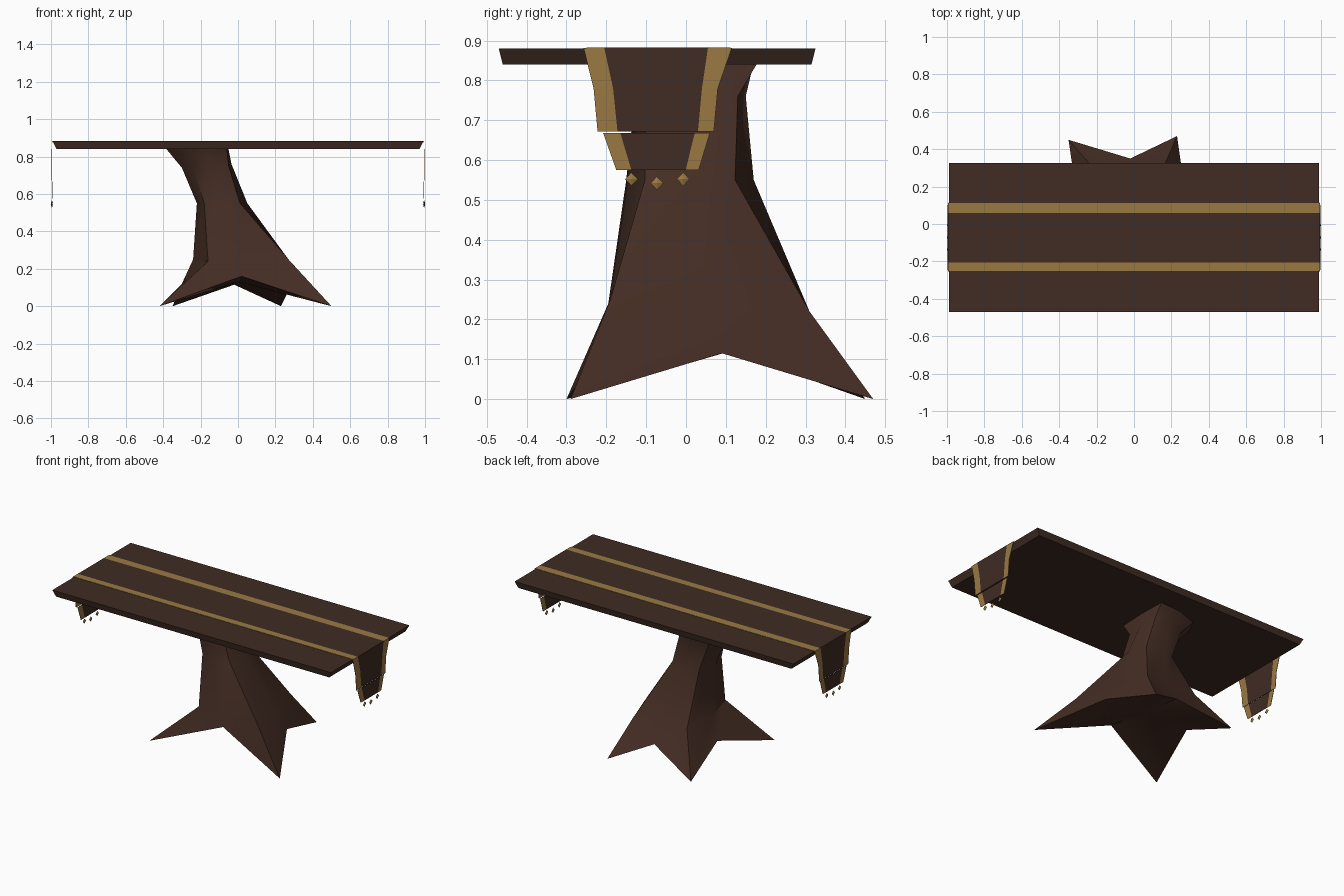
import bpy, bmesh, math
from mathutils import Vector

if "Cube" in bpy.data.objects:
    bpy.data.objects.remove(bpy.data.objects["Cube"])


def material(name, rgb):
    m = bpy.data.materials.new(name)
    m.diffuse_color = (*rgb, 1)
    m.use_nodes = True
    m.node_tree.nodes["Principled BSDF"].inputs["Base Color"].default_value = m.diffuse_color
    return m


WOOD = material("dark brown wood", (0.050, 0.025, 0.017))
TRUNK = material("reddish brown wood", (0.060, 0.027, 0.018))
GOLD = material("gold trim", (0.32, 0.19, 0.055))


def finish(bm, name, mats):
    bmesh.ops.recalc_face_normals(bm, faces=bm.faces)
    me = bpy.data.meshes.new(name)
    bm.to_mesh(me)
    bm.free()
    ob = bpy.data.objects.new(name, me)
    bpy.context.collection.objects.link(ob)
    for m in mats:
        me.materials.append(m)
    return ob


# Tabletop: slab with an undercut edge
bm = bmesh.new()
bmesh.ops.create_cube(bm, size=1)
for v in bm.verts:
    top = v.co.z > 0
    v.co.x *= 1.98 if top else 1.94
    v.co.y = v.co.y * (0.795 if top else 0.775) - 0.0725
    v.co.z = 0.88 if top else 0.84
finish(bm, "tabletop", [WOOD])


# Cloth runner: rows of (x, z, four y stripe edges); outer columns are gold
def cloth(name, rows):
    bm = bmesh.new()
    grid = [[bm.verts.new((x, y, z)) for y in ys] for x, z, ys in rows]
    for a, b in zip(grid, grid[1:]):
        for i in range(3):
            f = bm.faces.new((a[i], a[i + 1], b[i + 1], b[i]))
            f.material_index = 0 if i == 1 else 1
    ob = finish(bm, name, [WOOD, GOLD])
    mod = ob.modifiers.new("thickness", 'SOLIDIFY')
    mod.thickness = 0.002
    mod.offset = 0


edge = (-0.25, -0.205, 0.06, 0.112)
cloth("runner_top", [(-0.995, 0.881, edge), (0.995, 0.881, edge)])
for side, s in (("left", -1), ("right", 1)):
    cloth("runner_drop_" + side, [
        (s * 0.994, 0.881, (-0.257, -0.205, 0.055, 0.115)),
        (s * 0.996, 0.78, (-0.232, -0.183, 0.04, 0.08)),
        (s * 0.996, 0.672, (-0.222, -0.172, 0.03, 0.07))])
    cloth("runner_tip_" + side, [
        (s * 0.994, 0.668, (-0.208, -0.165, 0.022, 0.06)),
        (s * 0.994, 0.575, (-0.175, -0.137, -0.001, 0.032))])
    # Diamond tassels below the tip
    for i, (y, z) in enumerate(((-0.137, 0.552), (-0.073, 0.542), (-0.007, 0.552))):
        bm = bmesh.new()
        bmesh.ops.create_icosphere(bm, subdivisions=1, radius=1)
        bm.clear()
        ring = [bm.verts.new((s * 0.995, y + a, z + b))
                for a, b in ((0.016, 0), (0, 0.017), (-0.016, 0), (0, -0.017))]
        for dx in (-0.005, 0.005):
            tip = bm.verts.new((s * 0.995 + dx, y, z))
            for k in range(4):
                bm.faces.new((ring[k], ring[(k + 1) % 4], tip))
        finish(bm, f"tassel_{side}_{i}", [GOLD])

# Pedestal: twisted trunk lofted from a four-pointed foot star to the neck
feet = [(-0.42, -0.30, 0), (0.02, -0.18, 0.16), (0.50, -0.29, 0), (0.285, 0.09, 0.115),
        (0.23, 0.47, 0), (-0.02, 0.35, 0.115), (-0.35, 0.45, 0), (-0.30, 0.11, 0.12)]
flare = [(-0.16, -0.17, 0.24), (0.01, -0.195, 0.24), (0.27, -0.19, 0.25), (0.24, 0.06, 0.23),
         (0.16, 0.31, 0.22), (-0.02, 0.28, 0.22), (-0.21, 0.29, 0.24), (-0.24, 0.07, 0.25)]
waist = []
for i in range(8):
    a = math.radians(225 + 45 * i)
    waist.append((-0.085 + 0.135 * math.cos(a), 0.01 + 0.16 * math.sin(a), 0.55))
neck = [(-0.24, -0.08, 0.74), (-0.14, -0.13, 0.74), (-0.05, -0.10, 0.75), (-0.035, 0.02, 0.76),
        (-0.05, 0.13, 0.76), (-0.15, 0.15, 0.76), (-0.25, 0.12, 0.74), (-0.30, 0.03, 0.74)]
head = [(-0.30, -0.08, 0.845), (-0.18, -0.14, 0.845), (-0.06, -0.17, 0.845), (-0.052, 0.0, 0.845),
        (-0.057, 0.18, 0.845), (-0.2, 0.17, 0.845), (-0.345, 0.12, 0.845), (-0.387, 0.04, 0.845)]
bm = bmesh.new()
rings = [[bm.verts.new(p) for p in r] for r in (feet, flare, waist, neck, head)]
for a, b in zip(rings, rings[1:]):
    for i in range(8):
        j = (i + 1) % 8
        bm.faces.new((a[i], a[j], b[j], b[i]))
hub = bm.verts.new((0, 0.08, 0.13))
for i in range(8):
    bm.faces.new((rings[0][(i + 1) % 8], rings[0][i], hub))
bm.faces.new(rings[-1])
trunk = finish(bm, "pedestal_trunk", [TRUNK])
bpy.context.view_layer.objects.active = trunk
trunk.select_set(True)
bpy.ops.object.shade_smooth_by_angle(angle=math.radians(40))
